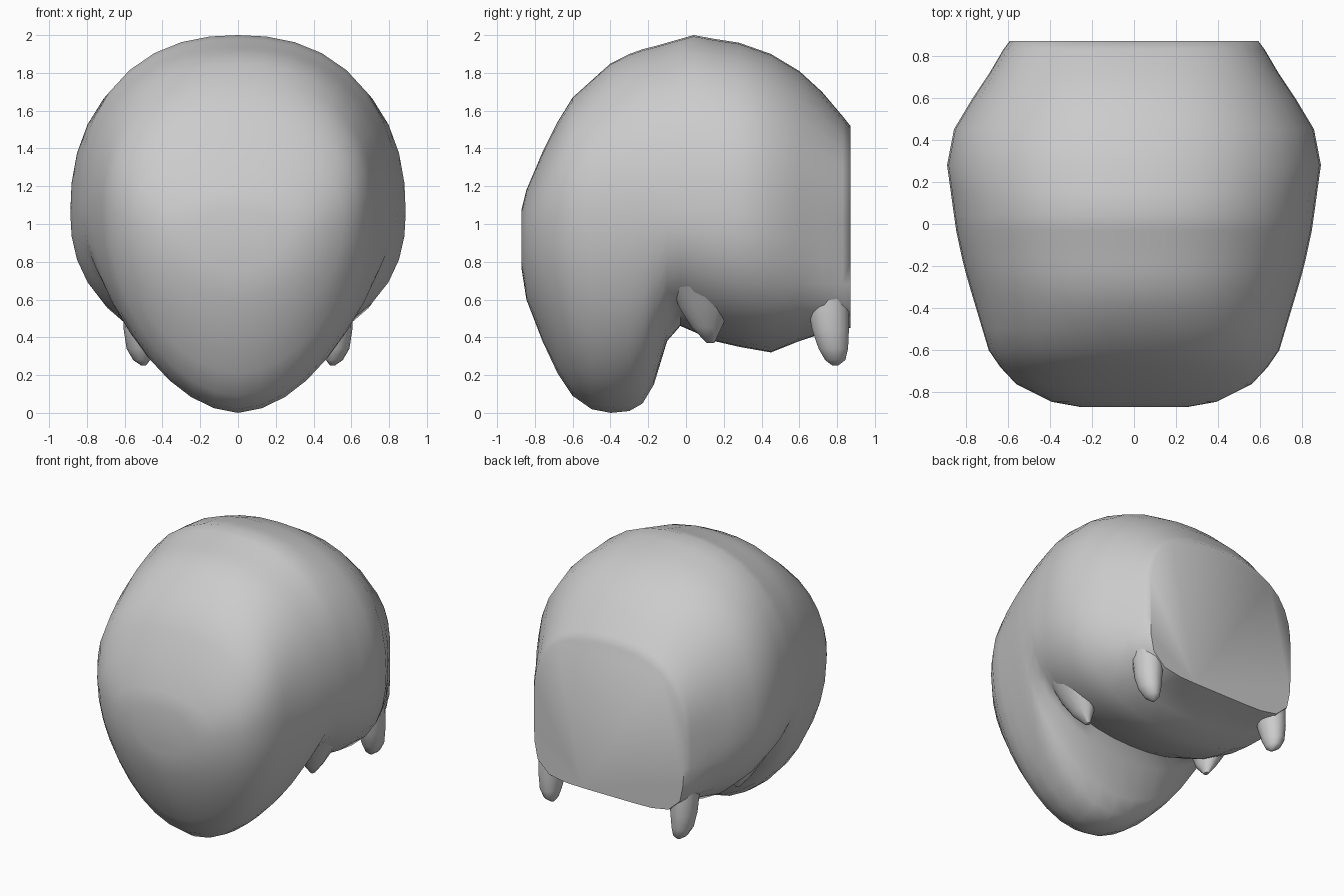
import bpy, bmesh, math

if "Cube" in bpy.data.objects:
    bpy.data.objects.remove(bpy.data.objects["Cube"])


def loft(name, rings):
    """Skin a list of closed point rings and cap both ends."""
    bm = bmesh.new()
    rows = [[bm.verts.new(p) for p in r] for r in rings]
    n = len(rows[0])
    for a, b in zip(rows, rows[1:]):
        for i in range(n):
            j = (i + 1) % n
            bm.faces.new((a[i], a[j], b[j], b[i]))
    bm.faces.new(rows[0])
    bm.faces.new(rows[-1])
    bmesh.ops.recalc_face_normals(bm, faces=bm.faces)
    me = bpy.data.meshes.new(name)
    bm.to_mesh(me)
    bm.free()
    ob = bpy.data.objects.new(name, me)
    bpy.context.collection.objects.link(ob)
    bpy.ops.object.select_all(action='DESELECT')
    bpy.context.view_layer.objects.active = ob
    ob.select_set(True)
    bpy.ops.object.shade_smooth_by_angle(angle=math.radians(55))
    return ob


def section(y, w, top, mid, bottom, n_up, n_low, count=36):
    """Upright cross-section: rounded above mid, its own squareness below."""
    pts = []
    for i in range(count):
        a = 2 * math.pi * i / count
        c, s = math.cos(a), math.sin(a)
        n = n_up if s >= 0 else n_low
        r = (abs(c) ** n + abs(s) ** n) ** (-1 / n)
        h = top - mid if s >= 0 else mid - bottom
        pts.append((w * r * c, y, mid + h * r * s))
    return pts


# Head: y, half width, top, widest height, bottom, squareness above / below
stations = [
    (-.87, .25, 1.08, .93, .76, 2.2, 2.0),
    (-.845, .39, 1.18, .96, .60, 2.3, 2.0),
    (-.76, .56, 1.38, 1.0, .38, 2.4, 1.9),
    (-.68, .635, 1.54, 1.04, .21, 2.4, 1.85),
    (-.60, .69, 1.67, 1.05, .09, 2.4, 1.85),
    (-.50, .72, 1.76, 1.06, .02, 2.4, 1.85),
    (-.40, .75, 1.85, 1.07, .00, 2.3, 1.8),
    (-.30, .78, 1.90, 1.07, .01, 2.3, 1.75),
    (-.23, .80, 1.925, 1.07, .05, 2.3, 1.75),
    (-.17, .815, 1.94, 1.07, .15, 2.3, 1.8),
    (-.10, .83, 1.96, 1.07, .38, 2.3, 2.0),
    (-.03, .845, 1.98, 1.07, .46, 2.3, 2.2),
    (.04, .855, 2.0, 1.07, .43, 2.3, 2.3),
    (.15, .87, 1.98, 1.07, .38, 2.3, 2.3),
    (.28, .888, 1.96, 1.06, .35, 2.3, 2.3),
    (.45, .855, 1.90, 1.06, .32, 2.3, 2.4),
    (.60, .765, 1.81, 1.04, .38, 2.3, 2.8),
    (.72, .685, 1.70, 1.02, .42, 2.4, 3.6),
    (.83, .62, 1.57, 1.0, .44, 2.5, 5.0),
    (.87, .59, 1.52, 1.0, .45, 2.6, 6.0),
]
loft("head_shell", [section(*s) for s in stations])


def lobe(name, rings, side, count=14):
    """Tapered hanging lobe from rings of z, x, y, radius x, radius y."""
    loft(name, [[(side * (x + rx * math.cos(2 * math.pi * i / count)),
                  y + ry * math.sin(2 * math.pi * i / count), z)
                 for i in range(count)] for z, x, y, rx, ry in rings])


prong = [(.75, .50, .74, .10, .11), (.55, .515, .755, .095, .11),
         (.44, .52, .765, .085, .10), (.34, .52, .78, .07, .08),
         (.28, .51, .79, .045, .055), (.25, .50, .79, .012, .015)]
ear = [(.72, .60, .10, .14, .20), (.56, .55, .10, .10, .14),
       (.45, .52, .11, .06, .08), (.37, .50, .13, .015, .02)]

# Back corner prongs and smaller side lobes, mirrored
for side, label in ((1, "right"), (-1, "left")):
    lobe("back_prong_" + label, prong, side)
    lobe("side_lobe_" + label, ear, side)
